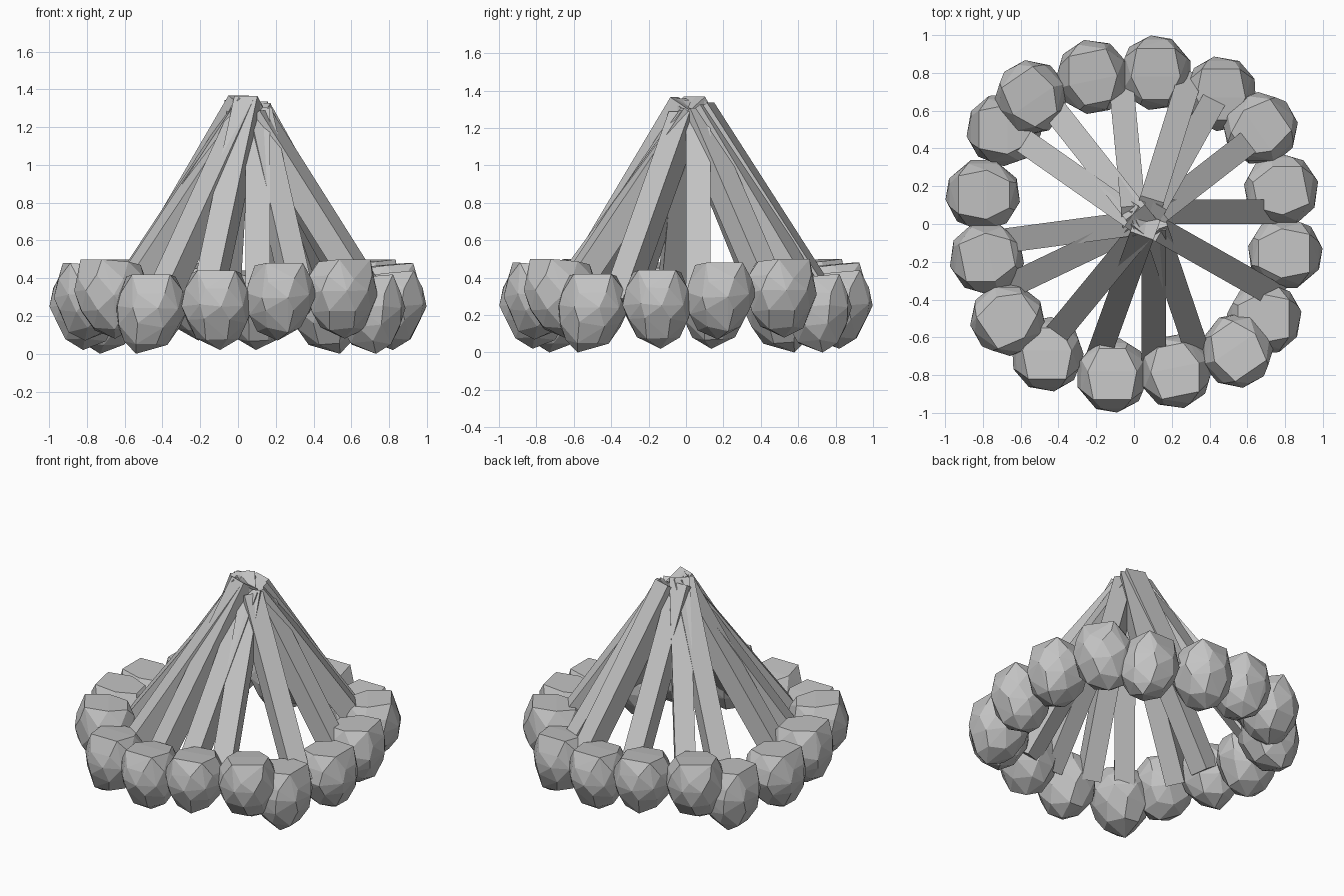
import bpy, bmesh, math, random
from mathutils import Vector, Matrix

random.seed(4)
cube = bpy.data.objects.get("Cube")
if cube:
    bpy.data.objects.remove(cube, do_unlink=True)

grey = bpy.data.materials.new("plain_grey")
grey.use_nodes = True
grey.diffuse_color = (0.55, 0.55, 0.55, 1)
grey.node_tree.nodes["Principled BSDF"].inputs["Base Color"].default_value = grey.diffuse_color


def finish(bm, name):
    bmesh.ops.recalc_face_normals(bm, faces=bm.faces)
    mesh = bpy.data.meshes.new(name)
    bm.to_mesh(mesh)
    bm.free()
    mesh.materials.append(grey)
    ob = bpy.data.objects.new(name, mesh)
    bpy.context.collection.objects.link(ob)


def rock_points(low, high, tip, yaw):
    """Faceted stone: pointed underside, round belly, top sloping gently inward."""
    height = high - low
    points = [Vector((tip[0], tip[1], low))]
    for i, (radius, level, sides) in enumerate([(0.115, 0.14, 6), (0.172, 0.36, 8),
                                                (0.194, 0.58, 9), (0.182, 0.78, 8)]):
        shift = Vector((tip[0], tip[1], 0)) * max(0, 0.5 - level)
        for k in range(sides):
            a = math.tau * (k + 0.5 * (i % 2) + random.uniform(-0.1, 0.1)) / sides
            z = low + height * level + random.uniform(-0.015, 0.015)
            points.append(Vector((radius * math.cos(a), 1.03 * radius * math.sin(a), z)) + shift)
    # Top rim: outer pair, middle pair, inner pair
    turn = Matrix.Rotation(yaw, 3, 'Z')
    for x, y, level in [(0.10, -0.13, 1.0), (0.13, 0.02, 0.97), (0.07, 0.14, 0.93)]:
        for side in (-1, 1):
            points.append(turn @ Vector((side * x, y, low + height * level)))
    return points


# Stone ring: four stones per quarter (x, y, bottom, top, underside tip, yaw)
quarter = [(-0.46, -0.69, 0.00, 0.42, (-0.08, -0.04), 0.0),
           (-0.115, -0.80, 0.02, 0.44, (0.02, -0.02), 0.0),
           (0.22, -0.78, 0.07, 0.48, (-0.01, -0.03), 0.2),
           (0.545, -0.67, 0.08, 0.50, (0.02, 0.02), 0.6)]
for n, (x, y, low, high, tip, yaw) in enumerate(quarter):
    points = rock_points(low, high, tip, yaw)
    for turn, nudge in enumerate((0, -0.04, 0, 0.04)):
        place = (Matrix.Translation((0, nudge, 0))
                 @ Matrix.Rotation(turn * math.pi / 2, 4, 'Z')
                 @ Matrix.Translation((x, y, 0)))
        bm = bmesh.new()
        for p in points:
            bm.verts.new(place @ p)
        hull = bmesh.ops.convex_hull(bm, input=bm.verts)
        loose = {v for v in hull["geom_interior"] if isinstance(v, bmesh.types.BMVert)}
        bmesh.ops.delete(bm, geom=list(loose), context='VERTS')
        bmesh.ops.dissolve_limit(bm, angle_limit=0.03, verts=bm.verts, edges=bm.edges)
        finish(bm, f"ring_stone_{turn * 4 + n + 1}")


def log(name, top, foot, width=0.13):
    """Square beam with one flat side turned up and outward."""
    axis = top - foot
    z = axis.normalized()
    x = Vector((0, 0, 1)).cross(z).normalized()
    y = z.cross(x)
    frame = Matrix((x, y, z)).transposed().to_4x4()
    bm = bmesh.new()
    bmesh.ops.create_cube(bm, size=1, matrix=Matrix.Translation((top + foot) / 2) @ frame
                          @ Matrix.Diagonal((width, width, axis.length, 1)))
    finish(bm, name)


# Leaning logs: (top x, top y, top z, point where it meets the stones x, y)
logs = [(0.00, 0.04, 1.31, -0.06, 0.66), (0.04, 0.02, 1.33, -0.41, 0.59),
        (0.03, 0.01, 1.33, -0.57, 0.43), (0.05, 0.01, 1.32, -0.62, -0.08),
        (0.07, 0.02, 1.31, -0.60, -0.30), (0.07, 0.00, 1.32, -0.40, -0.57),
        (0.06, -0.01, 1.33, -0.16, -0.62), (0.105, 0.02, 1.26, 0.105, -0.68),
        (0.10, 0.02, 1.27, 0.32, -0.63), (0.10, -0.01, 1.25, 0.70, -0.35),
        (0.10, 0.065, 1.24, 0.71, 0.065), (0.10, 0.04, 1.27, 0.64, 0.46),
        (0.09, 0.06, 1.29, 0.42, 0.65), (0.08, 0.08, 1.30, 0.28, 0.72)]
for n, (tx, ty, tz, fx, fy) in enumerate(logs):
    top, foot = Vector((tx, ty, tz)), Vector((fx, fy, 0.25))
    foot += Vector((fx - tx, fy - ty, 0)).normalized() * 0.035
    log(f"leaning_log_{n + 1}", top, foot)
